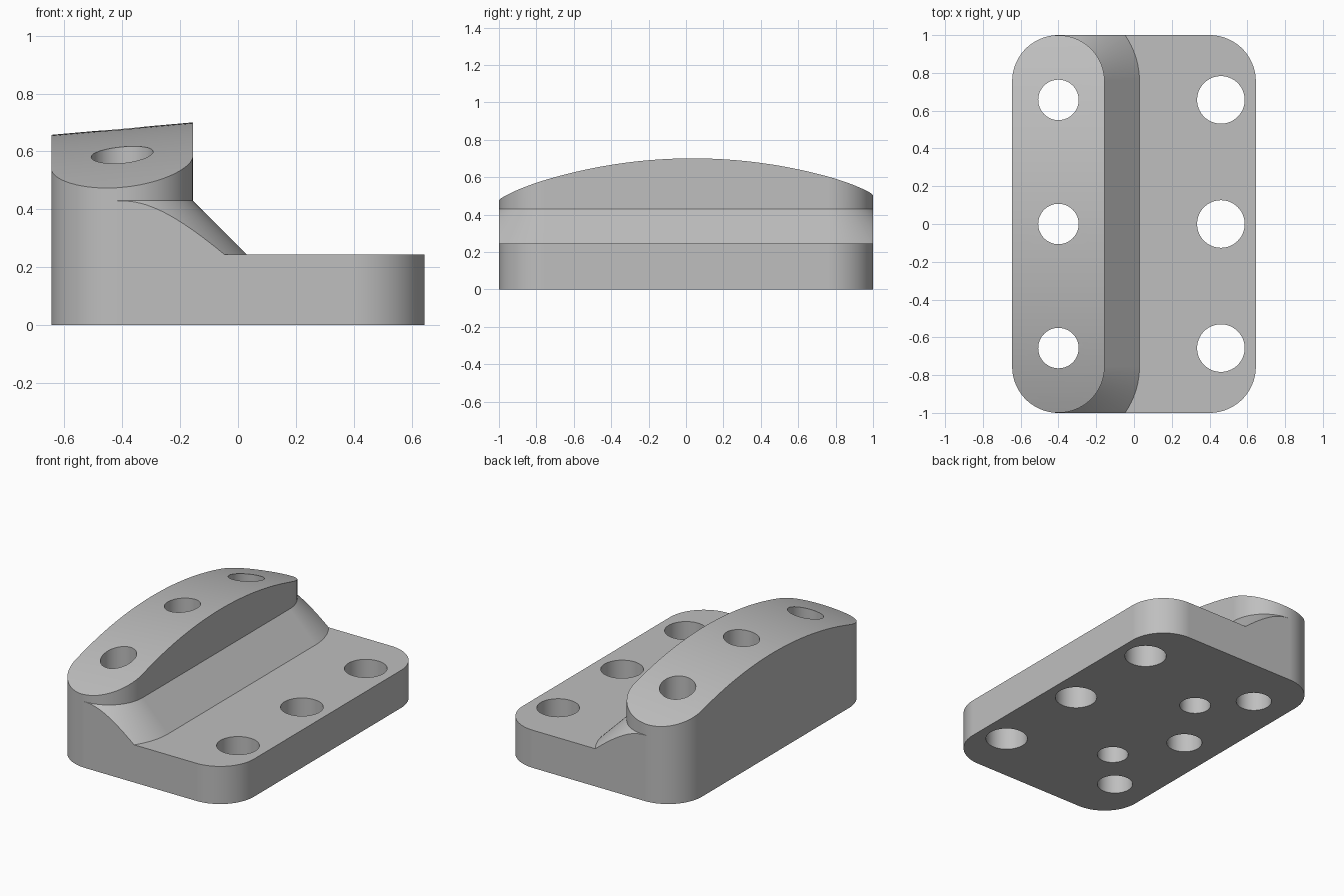
import bpy, bmesh, math
from mathutils import Vector

if "Cube" in bpy.data.objects:
    bpy.data.objects.remove(bpy.data.objects["Cube"], do_unlink=True)

HALF_X, HALF_Y, CORNER = 0.645, 1.0, 0.245
RIDGE_X, RIDGE_Y = -0.4, 0.755
PLATE_TOP, STEP_TOP = 0.245, 0.43
SEGMENTS = 24

grey = bpy.data.materials.new("warm_free_grey")
grey.name = "plain_grey"
grey.use_nodes = True
colour = (0.52, 0.52, 0.52, 1)
grey.diffuse_color = colour
grey.node_tree.nodes["Principled BSDF"].inputs["Base Color"].default_value = colour


def skin(name, rings):
    """Closed solid through a list of equally long rings."""
    bm = bmesh.new()
    rows = [[bm.verts.new(p) for p in ring] for ring in rings]
    n = len(rows[0])
    for a, b in zip(rows, rows[1:]):
        for i in range(n):
            j = (i + 1) % n
            bm.faces.new((a[i], a[j], b[j], b[i]))
    bm.faces.new(rows[0][::-1])
    bm.faces.new(rows[-1])
    bmesh.ops.recalc_face_normals(bm, faces=bm.faces)
    mesh = bpy.data.meshes.new(name)
    bm.to_mesh(mesh)
    bm.free()
    obj = bpy.data.objects.new(name, mesh)
    bpy.context.collection.objects.link(obj)
    mesh.materials.append(grey)
    return obj


def circle(x, y, r, z, n=64):
    return [(x + r * math.cos(2 * math.pi * i / n),
             y + r * math.sin(2 * math.pi * i / n), z) for i in range(n)]


def cut(target, cutter):
    cutter.hide_render = True
    mod = target.modifiers.new("cut", 'BOOLEAN')
    mod.operation = 'DIFFERENCE'
    mod.solver = 'EXACT'
    mod.object = cutter
    bpy.context.view_layer.objects.active = target
    bpy.ops.object.modifier_apply(modifier=mod.name)
    bpy.data.objects.remove(cutter, do_unlink=True)


# Block with rounded vertical corners
outline = []
for q, (sx, sy) in enumerate([(1, 1), (-1, 1), (-1, -1), (1, -1)]):
    for i in range(SEGMENTS + 1):
        a = math.pi / 2 * (q + i / SEGMENTS)
        outline.append((sx * (HALF_X - CORNER) + CORNER * math.cos(a),
                        sy * (HALF_Y - CORNER) + CORNER * math.sin(a)))
block = skin("mounting_block", [[(x, y, z) for x, y in outline] for z in (0, 0.9)])

# Step beside the ridge: profile swept round its rounded side
inner = CORNER - 0.0008
profile = [(inner, 1.2), (inner, STEP_TOP), (inner + STEP_TOP - PLATE_TOP, PLATE_TOP),
           (2.2, PLATE_TOP), (2.2, 1.2)]
path = [(RIDGE_X - 0.1, -RIDGE_Y, -math.pi / 2)]
for side in (-1, 1):
    for i in range(SEGMENTS + 1):
        t = i / SEGMENTS
        a = math.pi / 2 * (t - 1 if side < 0 else t)
        path.append((RIDGE_X, side * RIDGE_Y, a))
path.append((RIDGE_X - 0.1, RIDGE_Y, math.pi / 2))
cut(block, skin("step_cutter", [[(x + r * math.cos(a), y + r * math.sin(a), z)
                                 for r, z in profile] for x, y, a in path]))

# Arched, slightly tilted ridge top
RADIUS, PEAK_Y, TILT = 2.74, 0.035, 0.088
arch = []
for i in range(65):
    y = -1.15 + 2.3 * i / 64
    arch.append((y, math.sqrt(RADIUS ** 2 - (y - PEAK_Y) ** 2) - RADIUS))
rings = []
for x in (-0.9, 0.3):
    crest = 0.679 + TILT * (x - RIDGE_X)
    rings.append([(x, y, crest + z) for y, z in arch] + [(x, 1.15, 1.5), (x, -1.15, 1.5)])
cut(block, skin("arch_cutter", rings))

# Through holes in ridge and plate, then blind dowel holes underneath
for x, r in ((RIDGE_X, 0.107), (0.46, 0.126)):
    for y in (-0.657, 0, 0.657):
        cut(block, skin("bolt_cutter", [circle(x, y, r, -0.2), circle(x, y, r, 1.1)]))
for y in (-0.39, 0.39):
    cut(block, skin("dowel_cutter", [circle(-0.158, y, 0.094, -0.2),
                                     circle(-0.158, y, 0.094, 0.22)]))

# Smooth curves with crisp edges
bpy.ops.object.select_all(action='DESELECT')
block.select_set(True)
bpy.context.view_layer.objects.active = block
bpy.ops.object.shade_smooth_by_angle(angle=math.radians(20))
normals = block.modifiers.new("even_normals", 'WEIGHTED_NORMAL')
normals.keep_sharp = True
